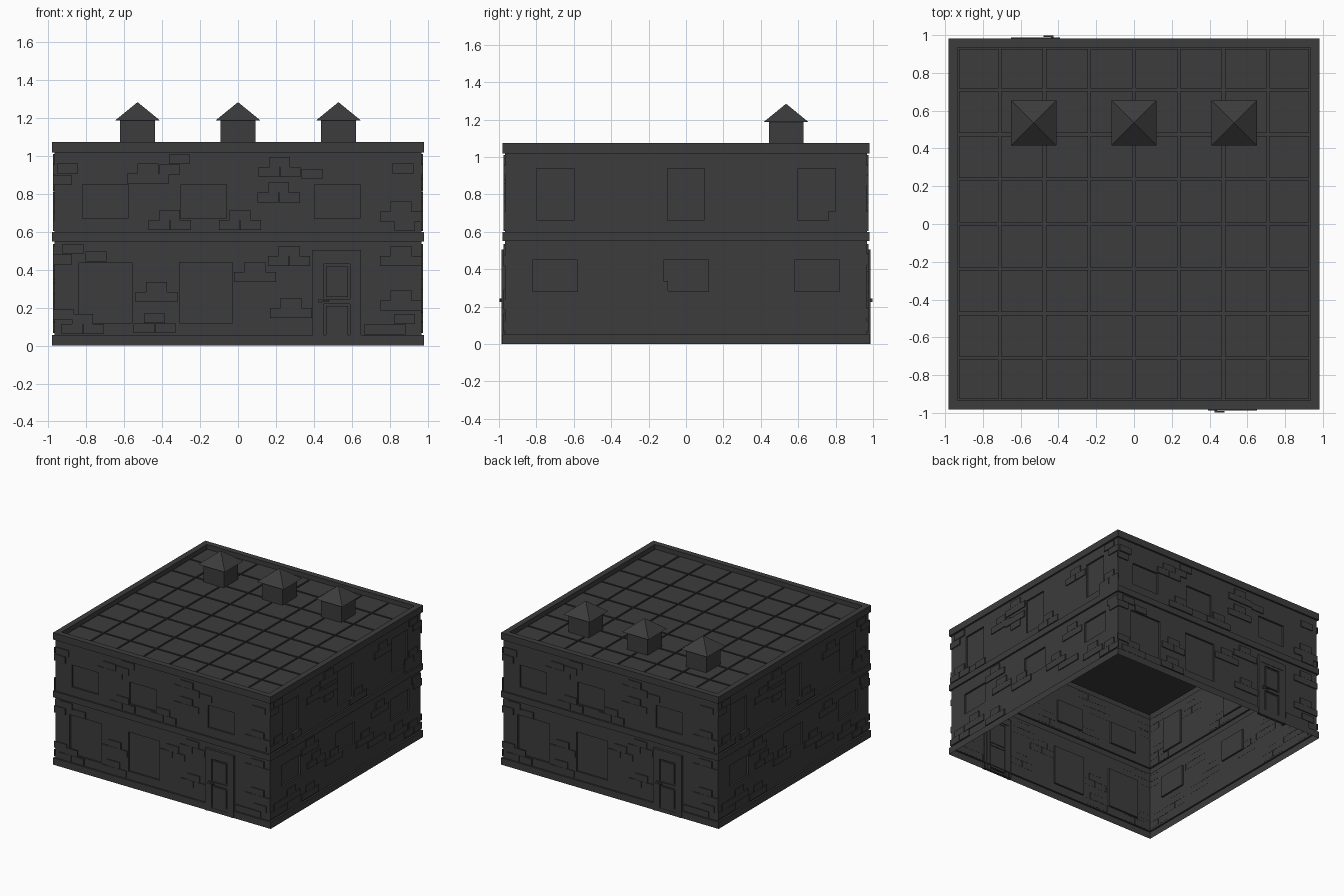
import bpy, bmesh, math

if "Cube" in bpy.data.objects:
    bpy.data.objects.remove(bpy.data.objects["Cube"])

WALL, BAND = 0.968, 0.982
BW, BH = 0.11, 0.052          # brick size
mat = bpy.data.materials.new("dark_grey")
mat.diffuse_color = (0.045, 0.045, 0.045, 1)
mat.use_nodes = True
mat.node_tree.nodes["Principled BSDF"].inputs["Base Color"].default_value = mat.diffuse_color

# Side frames: (u along wall, v up, d outward) -> world
SIDES = {
    "front": lambda u, v, d: (u, -d, v),
    "right": lambda u, v, d: (d, u, v),
    "back": lambda u, v, d: (-u, d, v),
    "left": lambda u, v, d: (-d, -u, v),
}
ROOF = lambda u, v, d: (u, v, d)


def finish(name, bm):
    bmesh.ops.remove_doubles(bm, verts=bm.verts, dist=1e-5)
    me = bpy.data.meshes.new(name)
    bm.to_mesh(me)
    bm.free()
    me.materials.append(mat)
    ob = bpy.data.objects.new(name, me)
    bpy.context.collection.objects.link(ob)
    return ob


def quad(bm, pts):
    bm.faces.new([bm.verts.new(p) for p in pts])


def plate(bm, f, u0, u1, v0, v1, base, face):
    """Rectangle at depth 'face' with sides back to depth 'base' (raised or recessed)."""
    c = [(u0, v0), (u1, v0), (u1, v1), (u0, v1)]
    quad(bm, [f(u, v, face) for u, v in c])
    for k in range(4):
        a, b = c[k], c[(k + 1) % 4]
        quad(bm, [f(*a, base), f(*b, base), f(*b, face), f(*a, face)])


def wall(bm, f, z0, z1, wins):
    """Wall sheet with recessed windows (u0, u1, v0, v1)."""
    us = sorted({-WALL, WALL, *[w[0] for w in wins], *[w[1] for w in wins]})
    vs = sorted({z0, z1, *[w[2] for w in wins], *[w[3] for w in wins]})
    for a, b in zip(us, us[1:]):
        for c, d in zip(vs, vs[1:]):
            mu, mv = (a + b) / 2, (c + d) / 2
            if not any(w[0] < mu < w[1] and w[2] < mv < w[3] for w in wins):
                quad(bm, [f(a, c, WALL), f(b, c, WALL), f(b, d, WALL), f(a, d, WALL)])
    for w in wins:
        plate(bm, f, *w, WALL, WALL - 0.014)


def ring(name, prof, cx=0, cy=0):
    """Square loops through a profile of (half width, height)."""
    bm = bmesh.new()
    for f in SIDES.values():
        for (r0, z0), (r1, z1) in zip(prof, prof[1:]):
            pts = [f(-r0, z0, r0), f(r0, z0, r0), f(r1, z1, r1), f(-r1, z1, r1)]
            quad(bm, [(x + cx, y + cy, z) for x, y, z in pts])
    return finish(name, bm)


def windows(centres, width, v0, v1):
    return [(c - width / 2, c + width / 2, v0, v1) for c in centres]


# Window layouts: (lower storey, upper storey)
WINS = {
    "a": (windows((-0.70, -0.17), 0.28, 0.12, 0.44),
          windows((-0.70, -0.18, 0.525), 0.24, 0.67, 0.85)),
    "b": (windows((-0.70, 0, 0.70), 0.24, 0.28, 0.45),
          windows((-0.70, 0, 0.70), 0.20, 0.66, 0.94)),
}
# Brick groups of three (top brick centre) and single bricks
TRIOS = {
    "a": [(-.475, .935), (.22, .97), (.215, .835), (-.36, .69), (.01, .69), (.86, .735),
          (.27, .50), (.09, .415), (.86, .50), (-.43, .31), (.86, .265), (.28, .225),
          (-.44, .145), (-.82, .14)],
    "b": [(-.39, .905), (-.22, .975), (.48, .94), (-.87, .69), (.16, .69), (.87, .735),
          (-.46, .51), (-.38, .375), (-.15, .31), (.44, .475), (.25, .305), (-.70, .205),
          (-.87, .15), (-.46, .145), (.68, .205), (.87, .15)],
}
SINGLES = {
    "a": [(-.31, .985), (-.36, .93), (-.90, .935), (-.93, .875), (.39, .905), (.87, .935),
          (.88, .635), (-.87, .51), (-.75, .47), (-.93, .455), (.88, .14), (.72, .085),
          (.83, .085), (-.92, .165)],
    "b": [(-.87, .985), (-.92, .93), (-.28, .84), (-.17, .84), (-.22, .785), (.87, .985),
          (.92, .93), (-.63, .635), (.81, .63), (.92, .63), (.34, .195), (.45, .195),
          (.91, .50), (.93, .45)],
}

for side, f in SIDES.items():
    k = "a" if side in ("front", "back") else "b"
    # Walls
    bm = bmesh.new()
    wall(bm, f, 0.055, 0.55, WINS[k][0])
    wall(bm, f, 0.60, 1.02, WINS[k][1])
    finish(side + "_wall", bm)
    # Raised bricks
    bm = bmesh.new()
    spots = list(SINGLES[k])
    for u, v in TRIOS[k]:
        spots += [(u, v), (u - 0.056, v - 0.053), (u + 0.056, v - 0.053)]
    for u, v in spots:
        plate(bm, f, max(u - BW / 2, -0.976), min(u + BW / 2, 0.976),
              v - BH / 2, v + BH / 2, WALL - 0.001, 0.976)
    finish(side + "_bricks", bm)

# Horizontal bands and parapet
ring("base_band", [(BAND, 0), (BAND, 0.055), (WALL, 0.055)])
ring("middle_band", [(WALL, 0.55), (BAND, 0.55), (BAND, 0.60), (WALL, 0.60)])
ring("parapet", [(WALL, 1.02), (BAND, 1.02), (BAND, 1.075), (0.935, 1.075), (0.935, 1.03)])

# Roof deck with tiles
bm = bmesh.new()
R = 0.935
quad(bm, [(-R, -R, 1.03), (R, -R, 1.03), (R, R, 1.03), (-R, R, 1.03)])
finish("roof_deck", bm)
bm = bmesh.new()
edges = [-R + 0.001] + [0.237 * i for i in range(-3, 4)] + [R - 0.001]
g = 0.007
for a, b in zip(edges, edges[1:]):
    for c, d in zip(edges, edges[1:]):
        plate(bm, ROOF, a + g, b - g, c + g, d - g, 1.03, 1.042)
finish("roof_tiles", bm)

# Chimneys with pyramid caps
for i, x in enumerate((-0.53, 0, 0.53)):
    ring(f"chimney_{i + 1}", [(0.0925, 1.03), (0.0925, 1.187), (0.12, 1.187), (0, 1.285)], x, 0.535)

# Doors, front and back
for side in ("front", "back"):
    f = SIDES[side]
    bm = bmesh.new()
    for u0, u1, v0, v1 in ((0.393, 0.415, 0, 0.505), (0.628, 0.65, 0, 0.505), (0.415, 0.628, 0.45, 0.505)):
        plate(bm, f, u0, u1, v0, v1, WALL - 0.005, 0.987)
    finish(side + "_door_frame", bm)
    bm = bmesh.new()
    D = 0.984
    for u0, u1, v0, v1 in ((0.415, 0.452, 0, 0.45), (0.592, 0.628, 0, 0.45), (0.452, 0.592, 0, 0.03),
                           (0.452, 0.592, 0.22, 0.245), (0.452, 0.592, 0.43, 0.45)):
        plate(bm, f, u0, u1, v0, v1, WALL - 0.005, D)
    for v0, v1 in ((0.03, 0.22), (0.245, 0.43)):
        plate(bm, f, 0.452, 0.592, v0, v1, D, 0.974)
        plate(bm, f, 0.464, 0.58, v0 + 0.012, v1 - 0.012, 0.974, 0.982)
    finish(side + "_door", bm)
    bm = bmesh.new()
    plate(bm, f, 0.425, 0.44, 0.225, 0.245, D, 0.998)
    plate(bm, f, 0.44, 0.48, 0.23, 0.24, 0.99, 0.998)
    finish(side + "_door_handle", bm)
